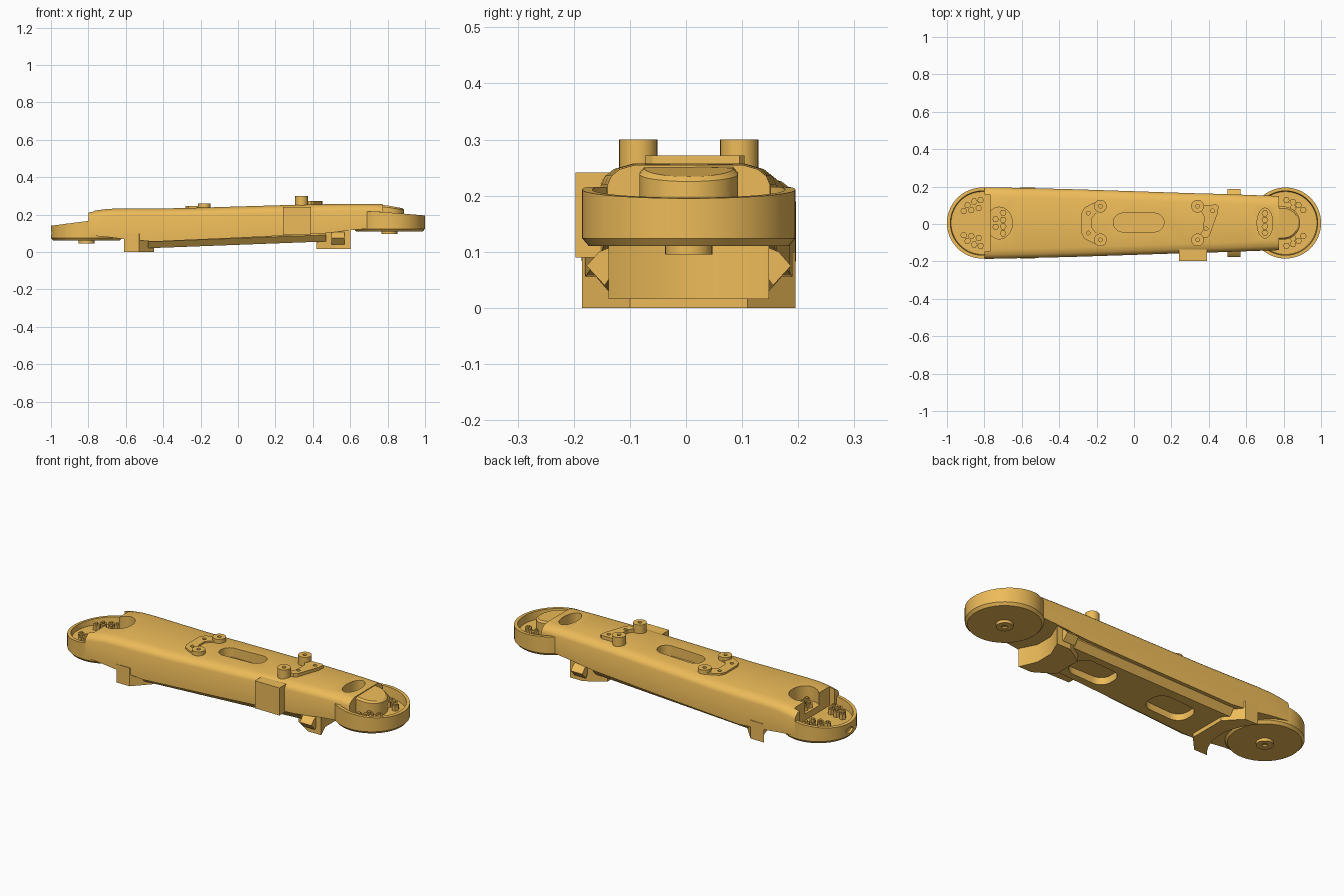
import bpy, bmesh
from math import sin, cos, pi, sqrt, atan2

if "Cube" in bpy.data.objects:
    bpy.data.objects.remove(bpy.data.objects["Cube"])

YC = 0.005  # centre line of the arm
mat = bpy.data.materials.new("orange")
mat.diffuse_color = (0.85, 0.5, 0.1, 1)
mat.use_nodes = True
mat.node_tree.nodes["Principled BSDF"].inputs["Base Color"].default_value = mat.diffuse_color


def finish(name, bm):
    bmesh.ops.recalc_face_normals(bm, faces=bm.faces)
    me = bpy.data.meshes.new(name)
    bm.to_mesh(me)
    bm.free()
    ob = bpy.data.objects.new(name, me)
    bpy.context.collection.objects.link(ob)
    me.materials.append(mat)
    return ob


def loft(name, rings):
    """Skin closed rings of 3D points and cap both ends."""
    bm = bmesh.new()
    vs = [[bm.verts.new(p) for p in r] for r in rings]
    n = len(vs[0])
    for a, b in zip(vs, vs[1:]):
        for i in range(n):
            j = (i + 1) % n
            bm.faces.new((a[i], a[j], b[j], b[i]))
    bm.faces.new(vs[0])
    bm.faces.new(vs[-1])
    return finish(name, bm)


def prism(name, pts, z0, z1):
    return loft(name, [[(x, y, z) for x, y in pts] for z in (z0, z1)])


def ellipse(cx, cy, rx, ry=None, n=32):
    ry = ry or rx
    return [(cx + rx * cos(2 * pi * i / n), cy + ry * sin(2 * pi * i / n)) for i in range(n)]


def slot(cx, cy, lx, ly, r, n=8):
    """Rounded rectangle outline."""
    pts = []
    for k, (sx, sy) in enumerate(((1, 1), (-1, 1), (-1, -1), (1, -1))):
        for i in range(n + 1):
            a = pi / 2 * (k + i / n)
            pts.append((cx + sx * (lx / 2 - r) + r * cos(a), cy + sy * (ly / 2 - r) + r * sin(a)))
    return pts


def cut(ob, *cutters):
    bpy.context.view_layer.objects.active = ob
    for c in cutters:
        c.hide_render = True
        m = ob.modifiers.new("cut", 'BOOLEAN')
        m.operation, m.solver, m.object = 'DIFFERENCE', 'EXACT', c
        bpy.ops.object.modifier_apply(modifier=m.name)
        bpy.data.objects.remove(c)


# Main arm shell: tapered loft with rounded top edges
def section(x, hw, top, bot):
    half = [(hw, bot), (hw, top - .036), (hw - .007, top - .02), (hw - .022, top - .008), (hw - .05, top)]
    return [(x, YC + y, z) for y, z in half] + [(x, YC - y, z) for y, z in reversed(half)]


arm = loft("arm_body", [section(*s) for s in (
    (-.80, .191, .213, .09), (-.76, .191, .222, .085), (-.70, .190, .230, .08), (-.62, .188, .233, .07),
    (-.45, .184, .233, .055), (-.30, .180, .234, .062), (0, .170, .243, .075), (.30, .160, .252, .09),
    (.45, .156, .255, .098), (.62, .150, .257, .118), (.70, .147, .257, .125), (.775, .145, .255, .13))])
cut(arm,
    prism("cut", [(-.9, YC - .153), (-.77, YC - .153), (-.77, YC + .153), (-.9, YC + .153)], .10, .4),
    prism("cut", ellipse(-.72, YC, .07, .085), .15, .4),
    prism("cut", ellipse(.70, YC, .042, .08), .17, .4),
    prism("cut", slot(.025, .008, .27, .1, .0495), .19, .4))

# Rounded nose over the right disc, sloping down to its tip
a = [pi / 2 - pi * i / 24 for i in range(25)]
outline = [(.74, YC + .088)] + [(.80 + .088 * cos(t), YC + .088 * sin(t)) for t in a] + [(.74, YC - .088)]
nose = loft("arm_nose", [
    [(x, y, .13) for x, y in outline],
    [(x, y, .243 - max(0, x - .77) * .15) for x, y in outline],
    [(.75 + (x - .75) * .93, YC + (y - YC) * .9, .254 - max(0, x - .77) * .17) for x, y in outline]])

# Underside hull with two windows
hull = loft("under_hull", [[(x, YC + s * w, z) for s, w, z in (
    (1, w1, .12), (1, w1, zb + .035), (1, w2, zb), (-1, w2, zb), (-1, w1, zb + .035), (-1, w1, .12))]
    for x, w1, w2, zb in ((-.48, .165, .135, .02), (.47, .138, .11, .056))])
cut(hull, *[prism("cut", slot(x, YC, .24, .15, .06), -.1, .085) for x in (.26, -.22)])


# End discs: open trays with a rim that slopes outwards
def tray(name, cx, z0, floor, rim):
    rings = []
    for r, z in ((.178, z0), (.19, z0 + .014), (.19, None), (.172, None), (.168, floor)):
        rings.append([(x, y, rim(x) if z is None else z) for x, y in ellipse(cx, YC, r, n=64)])
    return loft(name, rings)


left_disc = tray("left_disc", -.81, .06, .115, lambda x: .14 + min(.03, (x + 1) * .13))
right_disc = tray("right_disc", .81, .11, .155, lambda x: .215 - max(0, x - .76) * .083)
port = loft("cut", [[(x, p, q) for p, q in ellipse(YC, .10, .03, .015, 16)] for x in (-1.1, -.985)])
cut(left_disc, port)
for side, x, z in (("left", -.81, .045), ("right", .81, .095)):
    hub = prism(side + "_hub", ellipse(x, YC, .042), z, z + .03)
    cut(hub, prism("cut", ellipse(x, YC, .014, n=16), z - .1, z + .008))


# Hex bolts in the trays and pockets
def bolt(x, y, z, h):
    prism("bolt", ellipse(x, y, .018, n=6), z - .01, z + h)
    prism("bolt_tip", ellipse(x, y, .009, n=10), z, z + h + .008)


for s in (1, -1):
    for x, y in ((-.91, .065), (-.89, .095), (-.855, .115), (-.82, .122), (-.87, .07), (-.83, .08)):
        bolt(x, YC + s * y, .115, .028)
    for x, y in ((.815, .122), (.85, .112), (.88, .095), (.905, .07), (.85, .08)):
        bolt(x, YC + s * y, .155, .028)
    for x, y in ((-.74, .02), (-.70, .018), (-.70, .055)):
        bolt(x, YC + s * y, .15, .02)
    for x, y in ((.70, .018), (.70, .052)):
        bolt(x, YC + s * y, .17, .02)


# Feet: crescents that clear the discs, faceted on the inner side
def foot(name, cx, r, hw, inner, d, z0, z1, n):
    pts = []
    for i in range(n + 1):
        t = atan2(hw, sqrt(r * r - hw * hw)) * (1 - 2 * i / n)
        pts.append((cx + d * r * cos(t), YC + r * sin(t)))
    ex = pts[0][0] + d * .08
    return prism(name, pts + [(ex, YC - hw), (inner, YC - hw * .55), (inner, YC + hw * .55), (ex, YC + hw)], z0, z1)


foot("left_foot", -.81, .276, .19, -.45, 1, 0, .10, 16)
foot("right_foot", .81, .252, .143, .42, -1, .016, .13, 3)

# Small slanted gussets beside the right foot
for s in (1, -1):
    loft("foot_gusset", [[(x, YC + s * y, z) for y, z in ((.135, .11), (.135, .062), (.15, .04), (.182, .075), (.16, .10))]
                         for x in (.50, .57)])

# Side box on the front wall
prism("side_box", [(.24, -.197), (.39, -.197), (.39, -.13), (.24, -.13)], .09, .241)

# Top brackets with screw posts
left_plate = prism("left_bracket", [
    (-.17, .125), (-.22, .112), (-.265, .088), (-.28, .06), (-.28, -.05), (-.265, -.078), (-.22, -.102), (-.17, -.115),
    (-.17, -.055), (-.205, -.045), (-.225, -.02), (-.225, .03), (-.205, .055), (-.17, .065)], .2, .245)
cut(left_plate, *[prism("cut", ellipse(-.245, y, .01, n=16), .22, .3) for y in (.058, -.048)])
right_plate = prism("right_bracket", [
    (.34, .09), (.36, .1), (.44, .104), (.452, .095), (.448, .06), (.405, -.06), (.39, -.073), (.35, -.073),
    (.35, -.06), (.37, -.03), (.375, .04), (.36, .065)], .2, .272)
cut(right_plate, *[prism("cut", ellipse(x, y, .01, n=16), .24, .3) for x, y in ((.42, .07), (.385, -.025))])
for x, top in ((-.18, .26), (.34, .30)):
    for y in (.095, -.085):
        post = prism("screw_post", ellipse(x, y, .034), .2, top)
        cut(post, prism("cut", ellipse(x, y, .01, n=16), top - .03, top + .1))

# Smooth the curved sides, keep hard edges
bpy.ops.object.select_all(action='SELECT')
bpy.context.view_layer.objects.active = arm
bpy.ops.object.shade_smooth_by_angle(angle=0.5)
